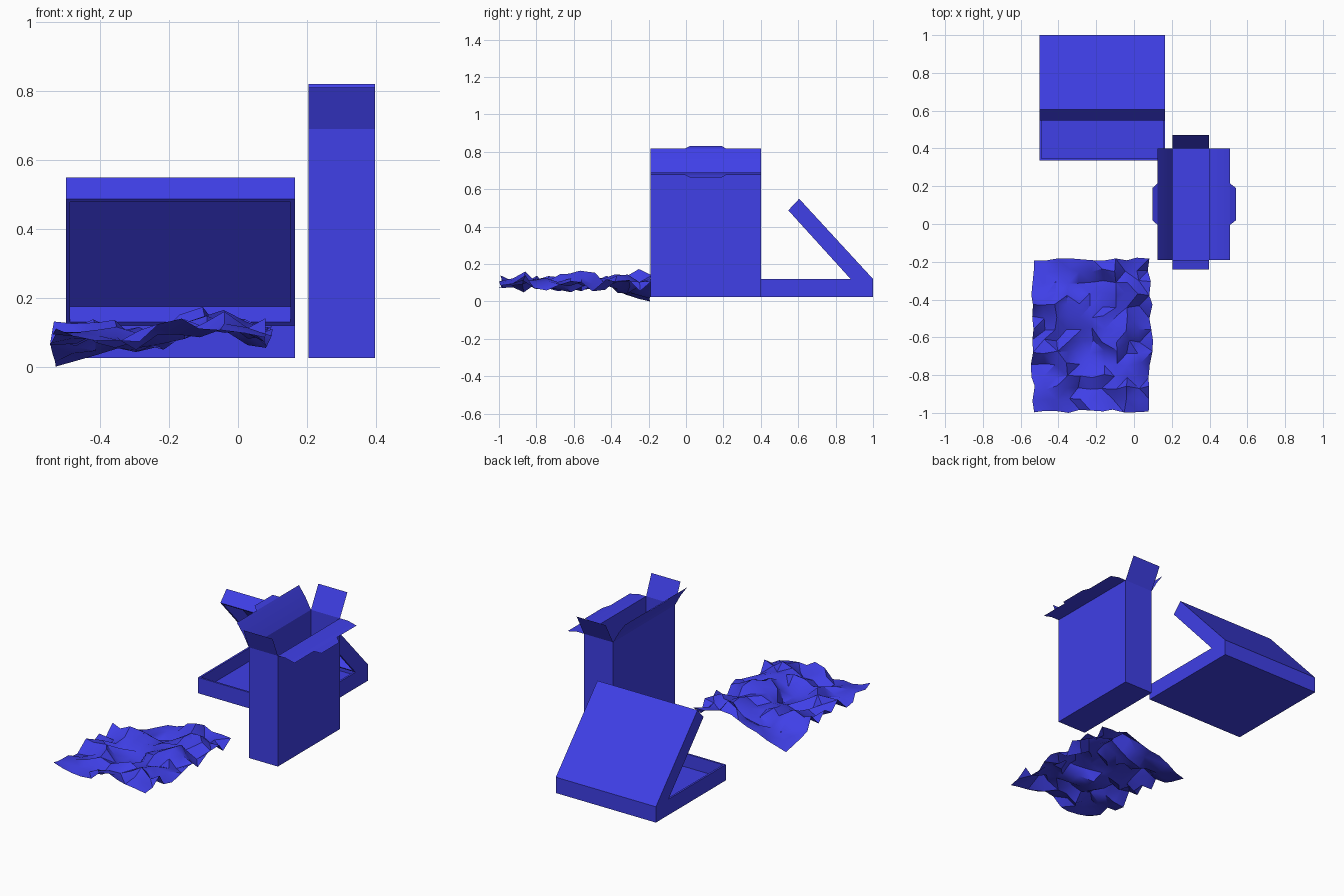
import bpy, bmesh, math, random
from mathutils import Vector

if "Cube" in bpy.data.objects:
    bpy.data.objects.remove(bpy.data.objects["Cube"])

mat = bpy.data.materials.new("blue_card")
mat.diffuse_color = (0.05, 0.05, 0.8, 1)
mat.use_nodes = True
mat.node_tree.nodes["Principled BSDF"].inputs["Base Color"].default_value = mat.diffuse_color


def finish(bm, name, recalc=True, smooth=None):
    if recalc:
        bmesh.ops.recalc_face_normals(bm, faces=bm.faces[:])
    me = bpy.data.meshes.new(name)
    bm.to_mesh(me)
    bm.free()
    ob = bpy.data.objects.new(name, me)
    bpy.context.collection.objects.link(ob)
    me.materials.append(mat)
    if smooth:
        bpy.context.view_layer.objects.active = ob
        ob.select_set(True)
        bpy.ops.object.shade_smooth_by_angle(angle=math.radians(smooth))
        ob.select_set(False)
    return ob


def hollow_prism(name, profile, x0, x1, open_dir, wall, depth):
    """Extrude a (y, z) profile along x, then hollow out the face pointing along open_dir."""
    bm = bmesh.new()
    face = bm.faces.new([bm.verts.new((x0, y, z)) for y, z in profile])
    ext = bmesh.ops.extrude_face_region(bm, geom=[face])["geom"]
    bmesh.ops.translate(bm, vec=(x1 - x0, 0, 0),
                        verts=[g for g in ext if isinstance(g, bmesh.types.BMVert)])
    bmesh.ops.recalc_face_normals(bm, faces=bm.faces[:])
    d = Vector(open_dir).normalized()
    mouth = max(bm.faces, key=lambda f: f.normal.dot(d))
    bmesh.ops.inset_region(bm, faces=[mouth], thickness=wall)
    n = mouth.normal.copy()
    ext = bmesh.ops.extrude_face_region(bm, geom=[mouth])["geom"]
    bmesh.ops.translate(bm, vec=-n * depth,
                        verts=[g for g in ext if isinstance(g, bmesh.types.BMVert)])
    if mouth.is_valid:
        bmesh.ops.delete(bm, geom=[mouth], context='FACES_ONLY')
    return finish(bm, name)


# Shallow box: tray and raised lid
hollow_prism("tray", [(0.335, 0.025), (1, 0.025), (1, 0.12), (0.335, 0.12)],
             -0.5, 0.165, (0, 0, 1), 0.016, 0.08)
hollow_prism("tray_lid", [(1, 0.12), (0.605, 0.549), (0.547, 0.487), (0.88, 0.12)],
             -0.5, 0.165, (0, -0.73, -0.68), 0.018, 0.068)

# Tall carton: open shell of single sheets
X0, X1, Y0, Y1, ZB, ZT = 0.205, 0.398, -0.19, 0.4, 0.025, 0.69
bm = bmesh.new()
ring = [(X0, Y0), (X1, Y0), (X1, Y1), (X0, Y1)]
low = [bm.verts.new((x, y, ZB)) for x, y in ring]
top = [bm.verts.new((x, y, ZT)) for x, y in ring]
bm.faces.new(low[::-1])
for i in range(4):
    j = (i + 1) % 4
    bm.faces.new((low[i], low[j], top[j], top[i]))
finish(bm, "carton_body", recalc=False)


def side_flap(name, path):
    """Long flap following an (x, z) path; the last step is the narrow tab."""
    bm = bmesh.new()
    for (xa, za), (xb, zb) in zip(path[:-2], path[1:-1]):
        bm.faces.new([bm.verts.new(p) for p in
                      ((xa, Y0, za), (xa, Y1, za), (xb, Y1, zb), (xb, Y0, zb))])
    (xa, za), (xb, zb) = path[-2:]
    bm.faces.new([bm.verts.new(p) for p in
                  ((xa, -0.005, za), (xa, 0.215, za), (xb, 0.19, zb), (xb, 0.02, zb))])
    bmesh.ops.remove_doubles(bm, verts=bm.verts[:], dist=1e-5)
    finish(bm, name, smooth=40)


side_flap("carton_left_flap", [(X0, ZT), (0.168, 0.757), (0.125, 0.817), (0.097, 0.831)])
side_flap("carton_right_flap", [(X1, ZT), (0.45, 0.69), (0.508, 0.676), (0.54, 0.663)])


def end_flap(name, y, y_tip, z_tip):
    bm = bmesh.new()
    bm.faces.new([bm.verts.new(p) for p in
                  ((X0, y, ZT), (X1, y, ZT), (X1, y_tip, z_tip), (X0, y_tip, z_tip))])
    finish(bm, name)


end_flap("carton_front_flap", Y0, -0.24, 0.811)
end_flap("carton_back_flap", Y1, 0.47, 0.82)

# Crumpled sheet: seeded creases over a rolling profile, back left corner drooping
random.seed(7)
NX, NY = 10, 13
roll = [0.10, 0.09, 0.095, 0.09, 0.085, 0.085, 0.105, 0.13, 0.13, 0.105, 0.095]
bm = bmesh.new()
grid = []
for j in range(NY + 1):
    v = j / NY
    row = []
    for i in range(NX + 1):
        u = i / NX
        bulge = 0.016 * math.sin(math.pi * v) * (2 * u - 1)
        x = -0.525 + 0.6 * u + bulge + random.uniform(-0.01, 0.01)
        y = -0.99 + 0.805 * v + random.uniform(-0.01, 0.01)
        z = roll[i] + random.uniform(-0.034, 0.034) + 0.014 * math.sin(v * 19 + u * 5)
        droop = max(0, 1 - u / 0.4) ** 0.7 * max(0, (v - 0.68) / 0.32)
        z = z * (1 - min(1, droop))
        row.append(bm.verts.new((x, max(-1, y), min(0.185, max(0, z)))))
    grid.append(row)
grid[0][3].co.y = -1
grid[NY][0].co.z = 0
for j in range(NY):
    for i in range(NX):
        q = (grid[j][i], grid[j][i + 1], grid[j + 1][i + 1], grid[j + 1][i])
        bm.faces.new(q)
bmesh.ops.triangulate(bm, faces=bm.faces[:])
finish(bm, "crumpled_sheet", recalc=False, smooth=35)
